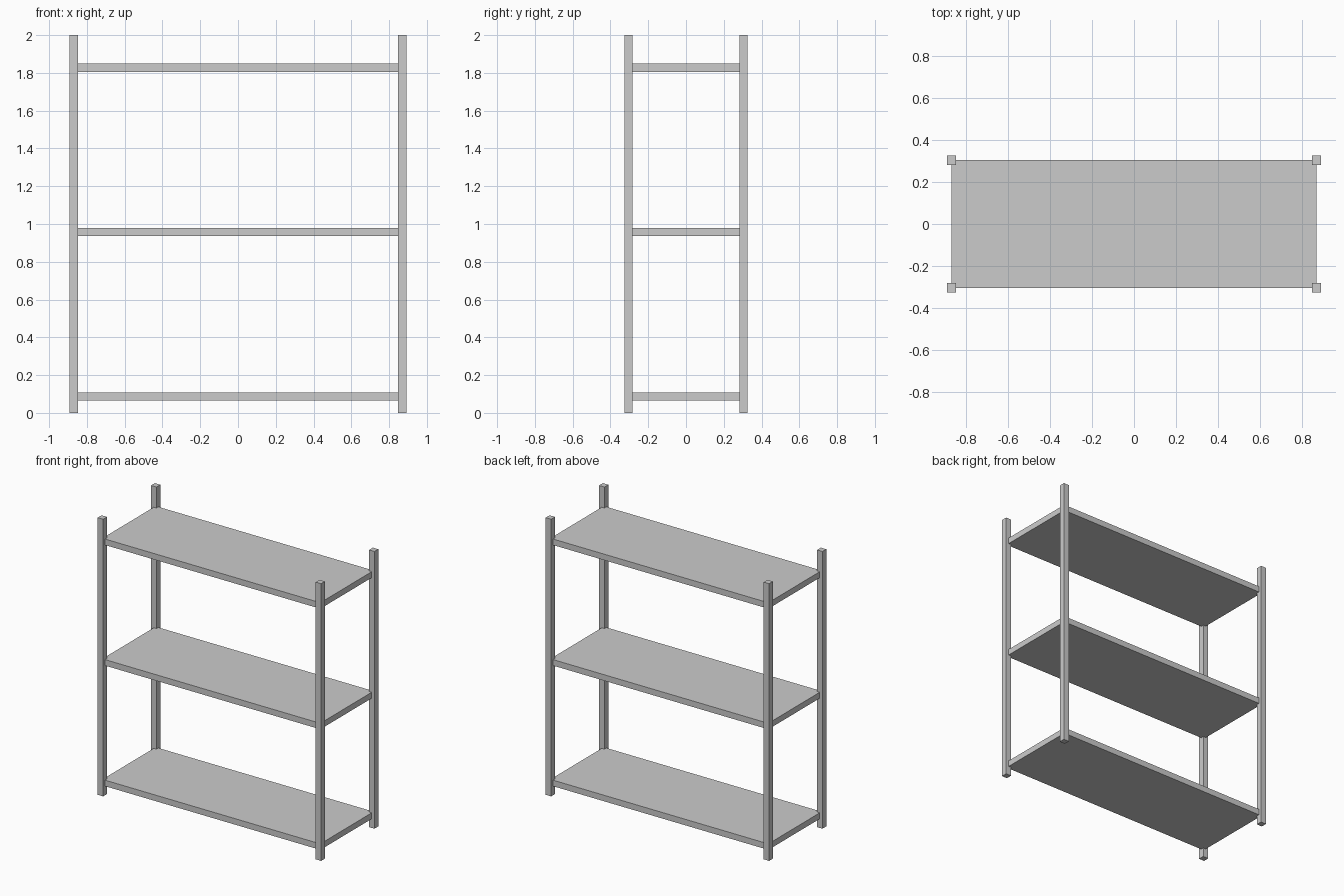
import bpy

# Remove the default object
cube = bpy.data.objects.get("Cube")
if cube:
    bpy.data.objects.remove(cube, do_unlink=True)

# Single plain grey
grey = bpy.data.materials.new("plain_grey")
grey.use_nodes = True
GREY = (0.6, 0.6, 0.6, 1.0)
grey.diffuse_color = GREY
grey.node_tree.nodes["Principled BSDF"].inputs["Base Color"].default_value = GREY

HALF_X, HALF_Y = 0.87, 0.304   # post centres and shelf edges
HEIGHT = 2.0
THICK = 0.0435                 # post width and shelf thickness
FIRST_SHELF, SPACING = 0.087, 0.87


def box(name, center, size):
    bpy.ops.mesh.primitive_cube_add(size=1, location=center)
    obj = bpy.context.object
    obj.name = name
    obj.scale = size
    bpy.ops.object.transform_apply(location=False, rotation=False, scale=True)
    obj.data.materials.append(grey)
    return obj


# Four corner posts
for side, sx in (("left", 1), ("right", -1)):
    for end, sy in (("front", -1), ("back", 1)):
        box(f"{end}_{side}_post", (sx * HALF_X, sy * HALF_Y, HEIGHT / 2),
            (THICK, THICK, HEIGHT))

# Three shelves running to the post centres
for i, level in enumerate(("bottom", "middle", "top")):
    box(f"{level}_shelf", (0, 0, FIRST_SHELF + i * SPACING),
        (2 * HALF_X, 2 * HALF_Y, THICK))
